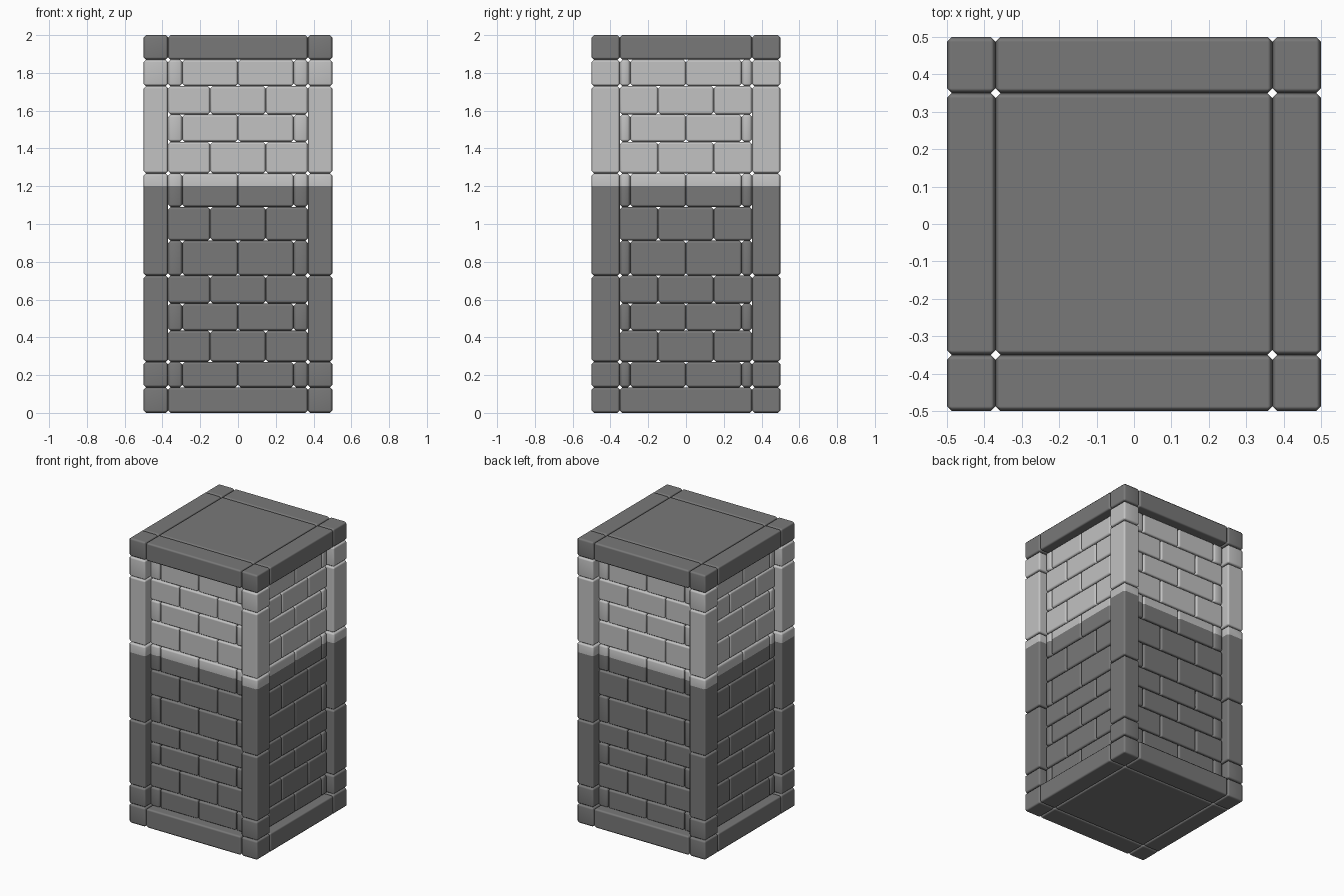
import bpy, bmesh
from mathutils import Vector

if "Cube" in bpy.data.objects:
    bpy.data.objects.remove(bpy.data.objects["Cube"])

BEVEL = 0.013
PAINT_Z = 1.2                 # light paint starts here
BASE_TOP, CAP_BOTTOM = 0.135, 1.87
PX, PY = 0.37, 0.35           # inner edges of the corner posts
WALL = 0.45                   # wall face, recessed from 0.5


def material(name, v):
    m = bpy.data.materials.new(name)
    m.diffuse_color = (v, v, v, 1)
    m.use_nodes = True
    m.node_tree.nodes["Principled BSDF"].inputs["Base Color"].default_value = m.diffuse_color
    return m


DARK = material("dark grey stone", 0.19)
LIGHT = material("light grey stone", 0.54)


def block(bm, lo, hi):
    """Add one chamfered stone block."""
    lo, hi = Vector(lo), Vector(hi)
    tmp = bmesh.new()
    bmesh.ops.create_cube(tmp, size=1)
    for v in tmp.verts:
        v.co = Vector([(a + b) / 2 + c * (b - a) for a, b, c in zip(lo, hi, v.co)])
    bmesh.ops.bevel(tmp, geom=tmp.edges[:], offset=BEVEL, segments=1,
                    affect='EDGES', profile=0.5)
    me = bpy.data.meshes.new("tmp")
    tmp.to_mesh(me)
    tmp.free()
    bm.from_mesh(me)
    bpy.data.meshes.remove(me)


def finish(bm, name, painted):
    if painted:
        bmesh.ops.bisect_plane(bm, geom=bm.verts[:] + bm.edges[:] + bm.faces[:],
                               plane_co=(0, 0, PAINT_Z), plane_no=(0, 0, 1))
        for f in bm.faces:
            f.material_index = int(f.calc_center_median().z > PAINT_Z)
    for f in bm.faces:
        f.smooth = True
    me = bpy.data.meshes.new(name)
    bm.to_mesh(me)
    bm.free()
    me.materials.append(DARK)
    me.materials.append(LIGHT)
    ob = bpy.data.objects.new(name, me)
    bpy.context.collection.objects.link(ob)
    ob.modifiers.new("flat face normals", 'WEIGHTED_NORMAL').weight = 100


# Base and cap: a three by three grid of slabs
xs, ys = (-0.5, -PX, PX, 0.5), (-0.5, -PY, PY, 0.5)
for name, z0, z1 in (("base_slabs", 0, BASE_TOP), ("cap_slabs", CAP_BOTTOM, 2)):
    bm = bmesh.new()
    for i in range(3):
        for j in range(3):
            block(bm, (xs[i], ys[j], z0), (xs[i + 1], ys[j + 1], z1))
    finish(bm, name, False)

# Corner posts: stacked blocks
post_z = (BASE_TOP, 0.27, 0.727, 1.268, 1.73, CAP_BOTTOM)
for i, side in ((0, "left"), (2, "right")):
    for j, end in ((0, "front"), (2, "back")):
        bm = bmesh.new()
        for z0, z1 in zip(post_z, post_z[1:]):
            block(bm, (xs[i], ys[j], z0), (xs[i + 1], ys[j + 1], z1))
        finish(bm, f"{end}_{side}_post", True)

# Brick walls: alternating courses between the posts
rows = (BASE_TOP, 0.27, 0.435, 0.58, 0.727, 0.912, 1.09, 1.268, 1.435, 1.58, 1.73, CAP_BOTTOM)
for name, axis, sign in (("front_wall", 0, -1), ("back_wall", 0, 1),
                         ("left_wall", 1, -1), ("right_wall", 1, 1)):
    bm = bmesh.new()
    half, inner = (PX, PY) if axis == 0 else (PY, PX)
    d0, d1 = sorted((sign * inner, sign * WALL))
    for r, (z0, z1) in enumerate(zip(rows, rows[1:])):
        joints = (-0.295, 0, 0.295) if r % 2 == 0 else (-0.147, 0.147)
        cuts = (-half, *joints, half)
        for a, b in zip(cuts, cuts[1:]):
            if axis == 0:
                block(bm, (a, d0, z0), (b, d1, z1))
            else:
                block(bm, (d0, a, z0), (d1, b, z1))
    finish(bm, name, True)
